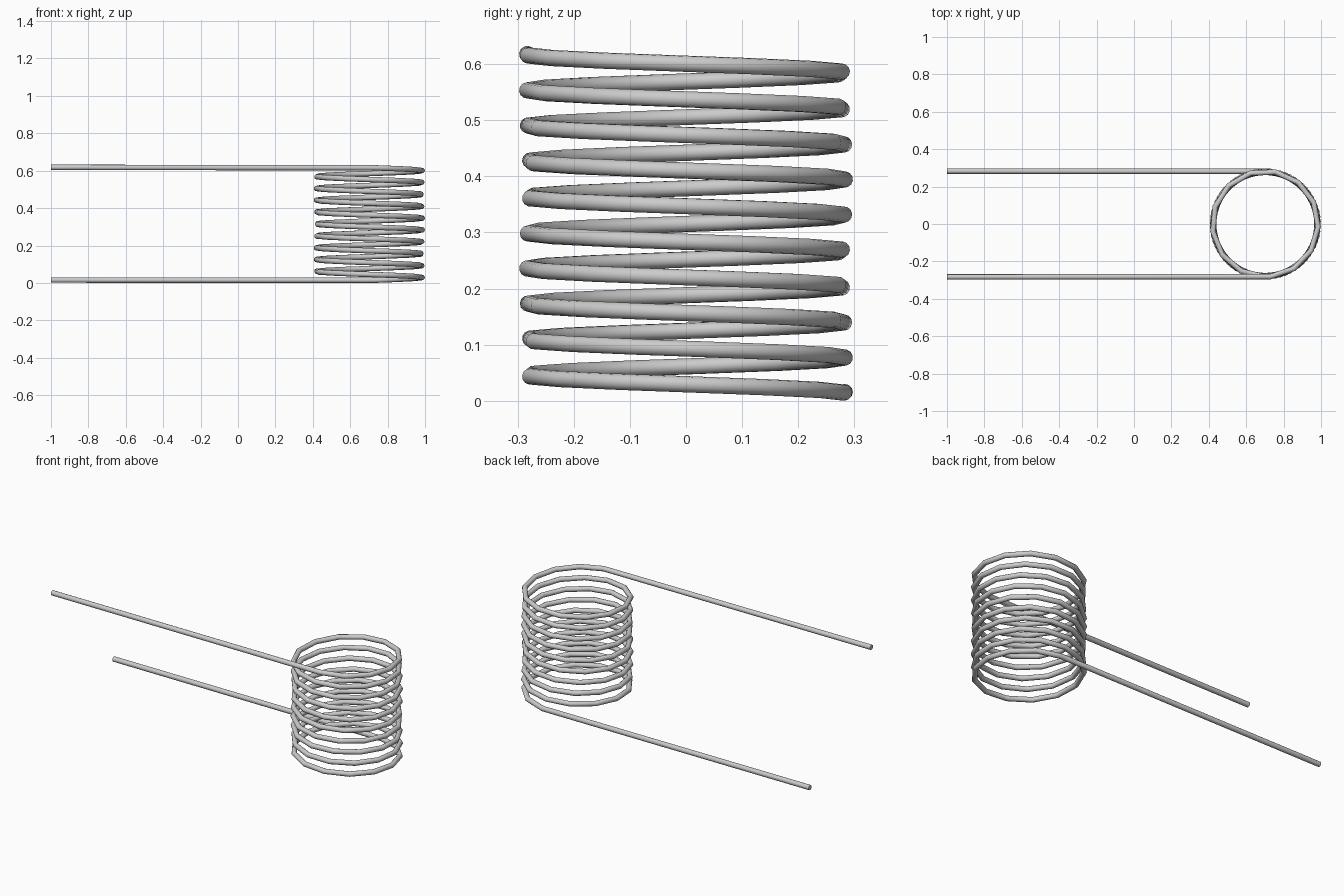
import bpy
from math import sin, cos, tau, radians

if "Cube" in bpy.data.objects:
    bpy.data.objects.remove(bpy.data.objects["Cube"])

WIRE = 0.0145          # wire radius
R = 0.283              # coil radius to wire centre
CX = 0.702             # coil centre in x
SIDES_PER_TURN = 13.2  # coil is faceted along its length
SEGMENTS = 125
TURNS = 9.5
Z0, Z1 = 0.0145, 0.6155

# Wire path: lower arm, coil, upper arm
t_start = (TURNS - SEGMENTS / SIDES_PER_TURN) / 2
path = [(-1.0, R, 0.0155)]
for i in range(SEGMENTS + 1):
    t = t_start + i / SIDES_PER_TURN
    a = tau * t
    path.append((CX + R * sin(a), R * cos(a), Z0 + (Z1 - Z0) * i / SEGMENTS))
path.append((-1.0, -R, 0.618))

# Round wire swept along the path
curve = bpy.data.curves.new("torsion_spring", 'CURVE')
curve.dimensions = '3D'
curve.bevel_depth = WIRE
curve.bevel_resolution = 4
curve.use_fill_caps = True
spline = curve.splines.new('POLY')
spline.points.add(len(path) - 1)
for point, co in zip(spline.points, path):
    point.co = (*co, 1.0)
spring = bpy.data.objects.new("torsion_spring", curve)
bpy.context.collection.objects.link(spring)

# Mesh with smooth wire and crisp cut ends
bpy.context.view_layer.objects.active = spring
spring.select_set(True)
bpy.ops.object.convert(target='MESH')
bpy.ops.object.shade_smooth_by_angle(angle=radians(35))
